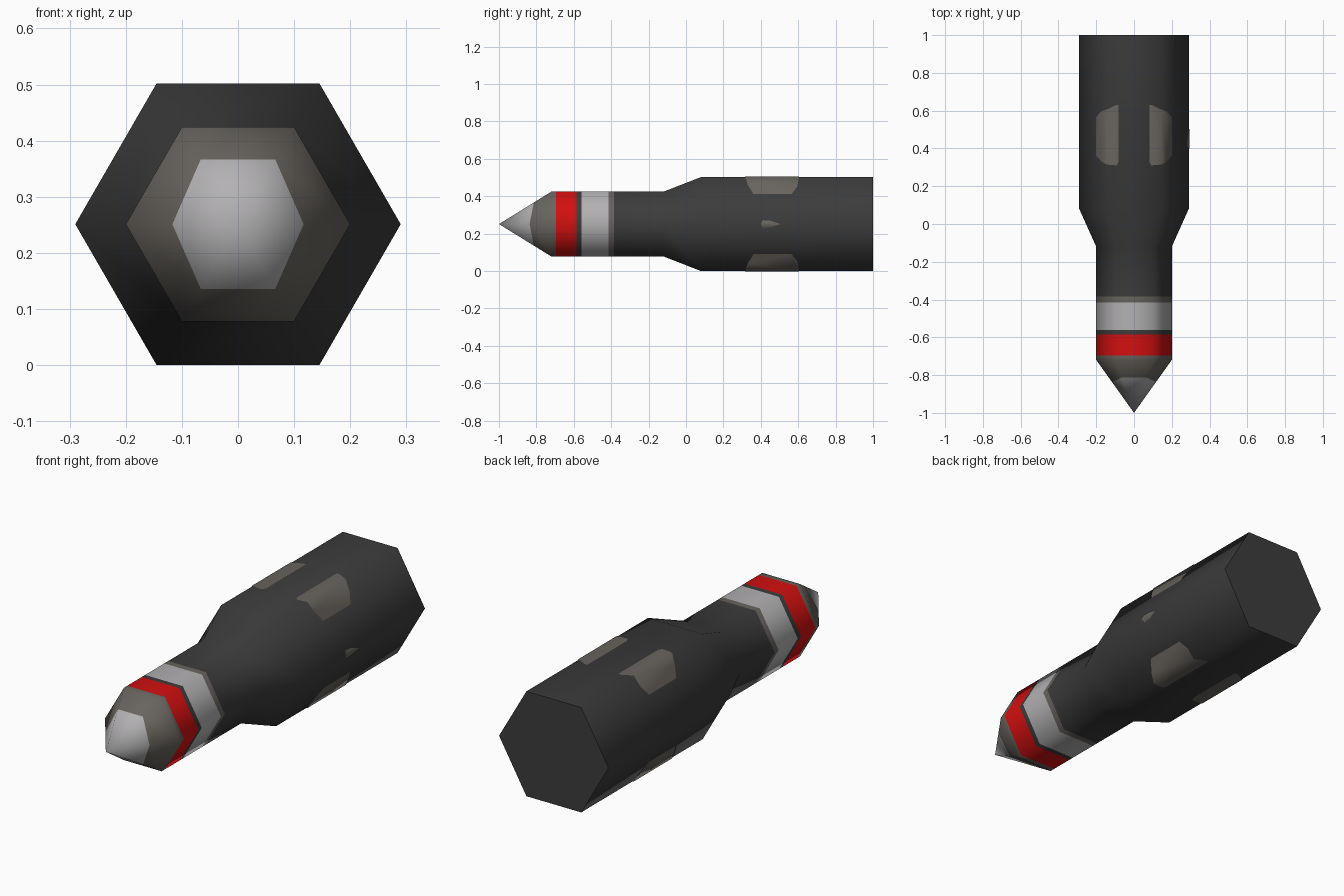
import bpy, bmesh, math
from mathutils import Vector

cube = bpy.data.objects.get("Cube")
if cube:
    bpy.data.objects.remove(cube, do_unlink=True)

CASE_R, NECK_R = 0.29, 0.2
CENTER_Z = CASE_R * math.sin(math.radians(60))
NOSE_Y, NOSE_LEN = -0.72, 0.28


def material(name, rgb):
    m = bpy.data.materials.new(name)
    m.use_nodes = True
    m.diffuse_color = (*rgb, 1)
    m.node_tree.nodes["Principled BSDF"].inputs["Base Color"].default_value = (*rgb, 1)
    return m


DARK = material("dark grey", (0.045, 0.045, 0.045))
STONE = material("warm grey", (0.14, 0.128, 0.112))
LIGHT = material("light grey", (0.45, 0.44, 0.45))
RED = material("red", (0.65, 0.005, 0.005))


def hex_point(i, radius, y):
    a = math.radians(60 * i)
    return Vector((radius * math.cos(a), y, CENTER_Z + radius * math.sin(a)))


def finish(name, bm, *mats):
    bmesh.ops.remove_doubles(bm, verts=bm.verts, dist=0.0001)
    mesh = bpy.data.meshes.new(name)
    bm.to_mesh(mesh)
    bm.free()
    for m in mats:
        mesh.materials.append(m)
    obj = bpy.data.objects.new(name, mesh)
    bpy.context.collection.objects.link(obj)
    bpy.ops.object.select_all(action='DESELECT')
    obj.select_set(True)
    bpy.context.view_layer.objects.active = obj
    bpy.ops.object.shade_smooth_by_angle(angle=math.radians(65))
    return obj


def hex_loft(name, rings, mats, cap=False):
    """Skin six-point rings running from back to front, one material per step."""
    bm = bmesh.new()
    loops = [[bm.verts.new(p) for p in ring] for ring in rings]
    for s, (a, b) in enumerate(zip(loops, loops[1:])):
        for i in range(6):
            j = (i + 1) % 6
            f = bm.faces.new((a[i], a[j], b[j], b[i]))
            f.material_index = s % len(mats)
    if cap:
        bm.faces.new(loops[0][::-1])
    return finish(name, bm, *mats)


def ring(radius, y):
    return [hex_point(i, radius, y) for i in range(6)]


# Casing: wide body, sloped shoulder and narrow neck
hex_loft("casing", [ring(CASE_R, 1), ring(CASE_R, 0.08), ring(NECK_R, -0.12),
                    ring(NECK_R, -0.385)], [DARK], cap=True)

# Coloured bands around the neck
for name, back, front, mat in (("neck_trim", -0.385, -0.415, STONE),
                               ("light_band", -0.415, -0.56, LIGHT),
                               ("band_gap", -0.56, -0.585, DARK),
                               ("red_band", -0.585, -0.695, RED)):
    hex_loft(name, [ring(NECK_R, back), ring(NECK_R, front)], [mat])

# Pointed nose with a light tip whose border dips at the side corners
tip_border = []
for i in range(6):
    r = 0.117 if i % 3 == 0 else 0.133
    tip_border.append(hex_point(i, r, NOSE_Y - NOSE_LEN * (1 - r / NECK_R)))
hex_loft("nose", [ring(NECK_R, -0.695), ring(NECK_R, NOSE_Y), tip_border,
                  ring(0, NOSE_Y - NOSE_LEN)], [STONE, STONE, LIGHT])


def edge_patch(name, corner, halves):
    """Thin plate folded over a casing edge; halves are (direction, outline)."""
    base = hex_point(corner, CASE_R, 0)
    out = hex_point(corner, 1, 0) - hex_point(corner, 0, 0)
    bm = bmesh.new()
    for step, outline in halves:
        along = (hex_point(corner + step, CASE_R, 0) - base).normalized()
        f = bm.faces.new([bm.verts.new(base + out * 0.003 + along * u + Vector((0, y, 0)))
                          for u, y in outline])
        f.normal_update()
        if f.normal.dot(out) < 0:
            f.normal_flip()
    return finish(name, bm, STONE)


# Worn patches on the four upper and lower edges
LEVEL_HALF = [(0, 0.315), (0.055, 0.31), (0.065, 0.33), (0.065, 0.63), (0.05, 0.63), (0, 0.605)]
SLOPE_HALF = [(0, 0.315), (0.05, 0.33), (0.107, 0.36), (0.107, 0.565), (0.06, 0.595), (0, 0.605)]
for name, corner, step in (("upper_left_patch", 1, 1), ("upper_right_patch", 2, -1),
                           ("lower_right_patch", 4, 1), ("lower_left_patch", 5, -1)):
    edge_patch(name, corner, [(step, LEVEL_HALF), (-step, SLOPE_HALF)])

# Small patch on the side edge
SMALL = [(0, 0.4), (0.024, 0.41), (0.021, 0.45), (0, 0.505)]
edge_patch("small_side_patch", 0, [(1, SMALL), (-1, SMALL)])
